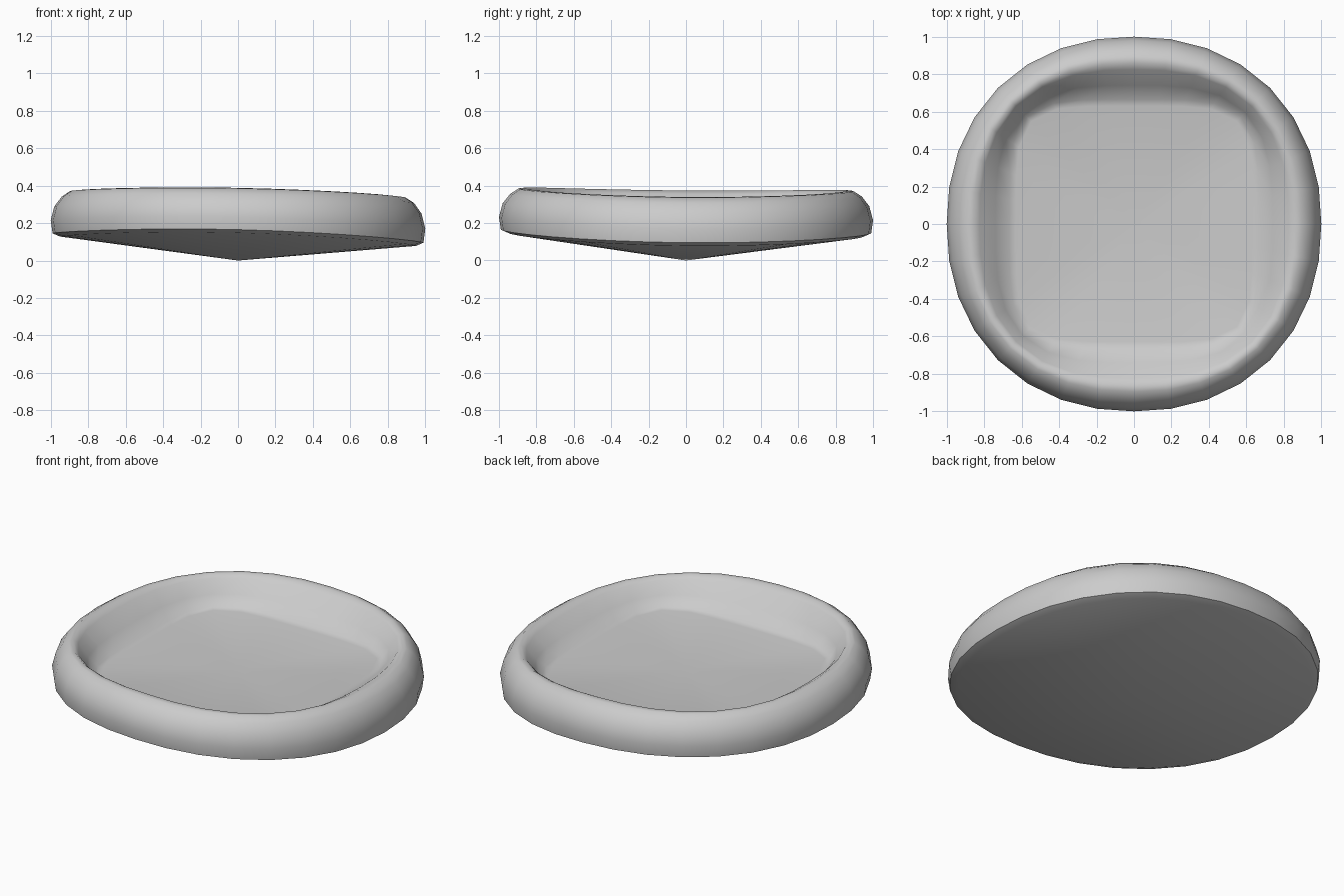
import bpy, bmesh
from math import cos, sin, tau, radians

if "Cube" in bpy.data.objects:
    bpy.data.objects.remove(bpy.data.objects["Cube"])

SIDES = 32
# Rings from underside to floor: half width, height, squareness, share of the rim wave
RINGS = [
    (0.950, 0.128, 2.17, 1.0),
    (0.990, 0.145, 2.17, 1.0),
    (1.000, 0.215, 2.17, 0.9),
    (0.980, 0.290, 2.18, 0.8),
    (0.940, 0.342, 2.22, 0.7),
    (0.895, 0.371, 2.30, 0.7),
    (0.860, 0.374, 2.40, 0.7),
    (0.825, 0.355, 2.55, 0.6),
    (0.740, 0.280, 3.20, 0.3),
    (0.665, 0.222, 4.60, 0.0),
    (0.630, 0.215, 5.00, 0.0),
]


def wave(a):
    # gentle sag on the right, lift at the front
    return -0.0075 - 0.025 * cos(a) - 0.010 * sin(a) - 0.0175 * cos(2 * a)


def ring(bm, half, z, n, w):
    verts = []
    for i in range(SIDES):
        a = tau * i / SIDES
        c, s = cos(a), sin(a)
        r = half / (abs(c) ** n + abs(s) ** n) ** (1 / n)
        verts.append(bm.verts.new((r * c, r * s, z + w * wave(a))))
    return verts


# Cushioned round bed: shallow cone underside, soft rim, rounded-square floor
bm = bmesh.new()
loops = [ring(bm, *p) for p in RINGS]
for lo, hi in zip(loops, loops[1:]):
    for i in range(SIDES):
        j = (i + 1) % SIDES
        bm.faces.new((lo[i], lo[j], hi[j], hi[i]))

# Underside and floor fans
bottom = bm.verts.new((0, 0, 0))
floor = bm.verts.new((0, 0, 0.21))
for i in range(SIDES):
    j = (i + 1) % SIDES
    bm.faces.new((loops[0][j], loops[0][i], bottom))
    bm.faces.new((loops[-1][i], loops[-1][j], floor))
bmesh.ops.recalc_face_normals(bm, faces=bm.faces)

mesh = bpy.data.meshes.new("round_bed")
bm.to_mesh(mesh)
bm.free()
bed = bpy.data.objects.new("round_bed", mesh)
bpy.context.collection.objects.link(bed)
bpy.context.view_layer.objects.active = bed
bed.select_set(True)
bpy.ops.object.shade_smooth_by_angle(angle=radians(50))
